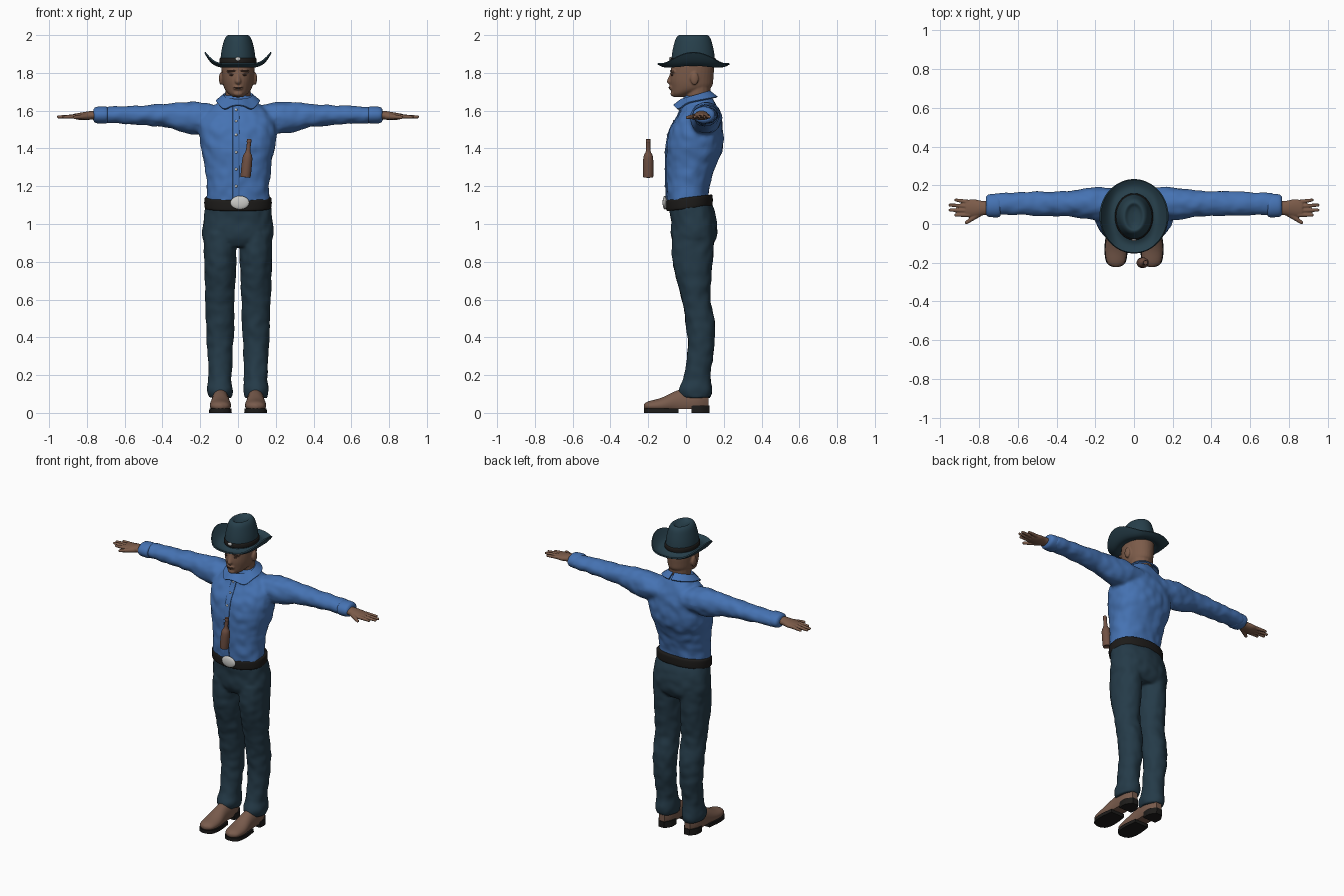
import bpy, bmesh, math
from mathutils import Matrix, Vector, noise

cube = bpy.data.objects.get("Cube")
if cube:
    bpy.data.objects.remove(cube)

X, Y, Z = range(3)
SIDES = {"left": 1, "right": -1}


def material(name, *rgb):
    mat = bpy.data.materials.new(name)
    mat.use_nodes = True
    mat.diffuse_color = (*rgb, 1)
    shader = next(node for node in mat.node_tree.nodes if node.type == 'BSDF_PRINCIPLED')
    shader.inputs["Base Color"].default_value = (*rgb, 1)
    shader.inputs["Roughness"].default_value = .8
    return mat


shirt_blue = material("shirt blue", .06, .17, .45)
denim = material("dark denim", .018, .043, .065)
felt = material("hat felt", .02, .05, .07)
skin = material("skin", .2, .105, .067)
dark_skin = material("brow and lip brown", .07, .035, .025)
leather = material("boot leather", .19, .105, .073)
glass = material("bottle brown", .16, .08, .055)
black = material("black", .012, .011, .01)
silver = material("silver", .6, .6, .58)


def smooth_row(rows, position):
    """Smoothly interpolated row at a fractional row number."""
    last = len(rows) - 1
    i = min(int(position), last - 1)
    f = position - i
    before, start, end, after = (Vector(rows[max(0, min(last, i + k))]) for k in range(-1, 3))
    leave, arrive = (end - before) / 2, (after - start) / 2
    bend = start - end
    return start + f * (leave + f * (-3 * bend - 2 * leave - arrive + f * (2 * bend + leave + arrive)))


def bridge(bm, rings, closed=True):
    """Quads between neighbouring rings of points."""
    rings = [[bm.verts.new(point) for point in ring] for ring in rings]
    for low, high in zip(rings, rings[1:]):
        for j in range(0 if closed else 1, len(low)):
            bm.faces.new((low[j - 1], low[j], high[j], high[j - 1]))
    return rings


def loft(bm, axis, rows, offset=0, side=1, power=2, segments=32, floor=0, ceiling=2.1, tilt=0):
    """Each row: position on the axis, centre on the second cross axis, two radii."""
    first, second = (other for other in (X, Y, Z) if other != axis)
    steps = 4
    rings = []
    for k in range((len(rows) - 1) * steps + 1):
        along, centre, first_radius, second_radius = smooth_row(rows, k / steps)
        ring = []
        for j in range(segments):
            angle = math.tau * j / segments
            point = Vector()
            point[axis] = along
            for cross, middle, radius, wave in ((first, offset, first_radius, math.cos(angle)),
                                                (second, centre, second_radius, math.sin(angle))):
                point[cross] = middle + radius * math.copysign(abs(wave) ** (2 / power), wave)
            point.z = max(floor, min(ceiling, point.z + tilt * point.y))
            point.x *= side
            ring.append(point)
        rings.append(ring)
    made = bridge(bm, rings)
    bm.faces.new(made[0])
    bm.faces.new(made[-1])


def ball(bm, centre, radii):
    matrix = Matrix.Translation(centre) @ Matrix.Diagonal((*radii, 1))
    bmesh.ops.create_uvsphere(bm, u_segments=20, v_segments=12, radius=1, matrix=matrix)


def limb(bm, start, end, start_radius, end_radius):
    """Tapered rod with round ends."""
    start, end = Vector(start), Vector(end)
    span = end - start
    turn = span.to_track_quat('Z', 'Y').to_matrix().to_4x4()
    bmesh.ops.create_cone(bm, cap_ends=True, segments=16, radius1=start_radius, radius2=end_radius,
                          depth=span.length, matrix=Matrix.Translation((start + end) / 2) @ turn)
    ball(bm, start, [start_radius] * 3)
    ball(bm, end, [end_radius] * 3)


def build(name, bm, mat, voxel=0, soften=0, thick=0, crease=0):
    """Turn the gathered shapes into an object, fused when voxel is set."""
    bmesh.ops.recalc_face_normals(bm, faces=bm.faces)
    mesh = bpy.data.meshes.new(name)
    bm.to_mesh(mesh)
    bm.free()
    obj = bpy.data.objects.new(name, mesh)
    bpy.context.collection.objects.link(obj)
    bpy.ops.object.select_all(action='DESELECT')
    obj.select_set(True)
    bpy.context.view_layer.objects.active = obj
    if thick:
        shell = obj.modifiers.new("thickness", 'SOLIDIFY')
        shell.thickness, shell.offset = thick, 0
    if voxel:
        fuse = obj.modifiers.new("fuse", 'REMESH')
        fuse.mode, fuse.voxel_size = 'VOXEL', voxel
        obj.modifiers.new("soften", 'SMOOTH').iterations = soften
    for modifier in list(obj.modifiers):
        bpy.ops.object.modifier_apply(modifier=modifier.name)
    if crease:
        folds = [v.normal * crease * noise.noise(v.co * 20) for v in obj.data.vertices]
        for vertex, fold in zip(obj.data.vertices, folds):
            vertex.co += fold
    obj.data.materials.clear()
    obj.data.materials.append(mat)
    bpy.ops.object.shade_smooth_by_angle(angle=math.radians(50))


def single(name, mat, axis, rows, **options):
    bm = bmesh.new()
    loft(bm, axis, rows, **options)
    build(name, bm, mat)


# Shirt: torso and sleeves fused together
torso = [(1.1, .01, .17, .11), (1.2, .01, .165, .115), (1.3, .025, .175, .13), (1.4, .045, .195, .15),
         (1.5, .055, .205, .14), (1.57, .07, .19, .115), (1.63, .07, .12, .09), (1.68, .06, .07, .07)]
sleeve = [(.08, 1.56, .08, .06), (.2, 1.56, .085, .085), (.3, 1.565, .07, .08),
          (.4, 1.575, .065, .06), (.73, 1.577, .055, .04)]
bm = bmesh.new()
loft(bm, Z, torso, power=2.3)
for side in SIDES.values():
    loft(bm, X, sleeve, offset=.105, side=side)
build("shirt", bm, shirt_blue, voxel=.01, soften=4, crease=.006)

for label, side in SIDES.items():
    cuff = [(x, 1.577, r, r - .015) for x, r in ((.69, .05), (.7, .06), (.75, .058), (.765, .045))]
    single(label + "_cuff", shirt_blue, X, cuff, offset=.095, side=side)

# Button strip and buttons follow the chest profile
strip = [(z, y - depth, .018, .005) for z, y, width, depth in torso[:-1]]
single("button_strip", shirt_blue, Z, strip, offset=-.01, power=4)
bm = bmesh.new()
for i in range(6):
    z, y, width, depth = smooth_row(strip, 1 + i * .9)
    ball(bm, (-.01, y - depth, z), (.007, .004, .007))
build("shirt_buttons", bm, silver)

# Collar: a folded band open at the front, with two points
bm = bmesh.new()
folds = []
for degrees in range(-176, 177, 8):
    angle = math.radians(degrees)
    top = 1.68 - .022 * math.cos(angle)
    hem = top - .03 - .025 * math.exp(-((abs(degrees) - 40) / 20) ** 2)
    folds.append([(r * math.sin(angle), .05 - r * math.cos(angle), z)
                  for r, z in ((.07, top - .01), (.078, top), (.115, hem))])
bridge(bm, folds, closed=False)
build("collar", bm, shirt_blue, thick=.008)

# Trousers: hips and legs fused together
hips = [(.88, .04, .15, .09), (.93, .043, .188, .12), (1.03, .04, .183, .12), (1.12, .02, .168, .112)]
leg = [(.08, .05, .06, .08), (.12, .05, .068, .09), (.2, .06, .062, .07), (.35, .08, .07, .07),
       (.5, .073, .076, .078), (.6, .053, .078, .075), (.8, .035, .085, .107), (.95, .04, .085, .11)]
bm = bmesh.new()
loft(bm, Z, hips, power=2.2)
for side in SIDES.values():
    loft(bm, Z, leg, offset=.095, side=side)
build("trousers", bm, denim, voxel=.009, soften=4, crease=.005)

# Belt and buckle
belt = [(z, .018, r, r - .055) for z, r in ((1.08, .172), (1.09, .178), (1.13, .178), (1.14, .172))]
single("belt", black, Z, belt, tilt=.12, power=2.2)
bm = bmesh.new()
ball(bm, (.01, -.112, 1.113), (.05, .012, .036))
build("belt_buckle", bm, silver)

# Boots: the sole follows the outline of the upper
boot = [(-.223, .035, .01, .01), (-.2, .036, .045, .025), (-.13, .04, .056, .04),
        (-.04, .056, .046, .065), (.06, .06, .045, .08), (.12, .06, .02, .06)]
sole = [(y, 0, width + .004, 1) for y, z, width, height in boot[:4]]
heel = [(y, 0, width, 1) for y, width in ((.03, .045), (.08, .048), (.124, .02))]
for label, side in SIDES.items():
    place = {"offset": .093, "side": side}
    single(label + "_boot", leather, Y, boot, floor=.02, **place)
    single(label + "_sole", black, Y, sole, ceiling=.022, **place)
    single(label + "_heel", black, Y, heel, ceiling=.04, **place)

# Head: skull, neck, nose, chin, mouth, brows and ears fused together
skull = [(1.672, -.035, .024, .03), (1.69, -.015, .05, .06), (1.72, .025, .073, .105),
         (1.77, .03, .083, .115), (1.85, .036, .087, .11), (1.9, .036, .07, .09)]
bm = bmesh.new()
loft(bm, Z, skull)
limb(bm, (0, .058, 1.62), (0, .063, 1.73), .066, .068)
limb(bm, (0, -.076, 1.8), (0, -.085, 1.755), .007, .016)
ball(bm, (0, -.07, 1.69), (.024, .012, .014))
ball(bm, (0, -.08, 1.722), (.026, .011, .013))
for side in SIDES.values():
    ball(bm, (side * .032, -.068, 1.808), (.03, .014, .009))
    ball(bm, (side * .09, .045, 1.77), (.011, .022, .034))
build("head", bm, skin, voxel=.005, soften=2)

bm = bmesh.new()
ball(bm, (0, -.087, 1.722), (.024, .006, .004))
for side in SIDES.values():
    ball(bm, (side * .033, -.077, 1.811), (.024, .008, .004))
    ball(bm, (side * .032, -.073, 1.789), (.013, .006, .005))
build("eyes_brows_and_lips", bm, dark_skin)

# Hands: palm, four fanned fingers and a thumb
palm = [(.72, 1.575, .035, .025), (.78, 1.575, .037, .023), (.83, 1.57, .046, .02), (.87, 1.57, .04, .013)]
for label, side in SIDES.items():
    bm = bmesh.new()
    loft(bm, X, palm, offset=.082, side=side)
    for finger in range(4):
        spread = finger - 1.5
        reach = .955 - .015 * spread ** 2
        limb(bm, (side * .85, .08 + .022 * spread, 1.57), (side * reach, .085 + .026 * spread, 1.567), .012, .008)
    limb(bm, (side * .79, .06, 1.57), (side * .865, .008, 1.564), .017, .009)
    build(label + "_hand", bm, skin, voxel=.004, soften=1)

# Hat: dented crown, band, curled brim and badge
crown = ((1.84, .095), (1.9, .09), (1.95, .08), (1.985, .068), (2, .05), (1.987, .03), (1.98, .004))
band = ((1.852, .096), (1.858, .099), (1.875, .097), (1.88, .09))
for name, mat, outline in (("hat_crown", felt, crown), ("hat_band", black, band)):
    single(name, mat, Z, [(z, .038, r, r + .022) for z, r in outline], segments=48)
bm = bmesh.new()
rings = []
for k in range(9):
    out = k / 8
    ring = []
    for j in range(64):
        angle = math.tau * j / 64
        x = (.085 + .09 * out) * math.cos(angle)
        y = .04 + (.108 + .082 * out) * math.sin(angle)
        curl = max(0, abs(x) - .085) / .09
        ring.append((x, y, 1.849 - .016 * math.sin(math.pi * out) + .06 * curl ** 2))
    rings.append(ring)
bridge(bm, rings)
build("hat_brim", bm, felt, thick=.008)
bm = bmesh.new()
ball(bm, (0, -.083, 1.874), (.014, .006, .011))
build("hat_badge", bm, silver)

# Bottle leaning in front of the chest
outline = ((1.25, .022), (1.255, .027), (1.35, .026), (1.385, .013), (1.43, .011), (1.435, .013), (1.45, .011))
bm = bmesh.new()
loft(bm, Z, [(z, -.2, r, r) for z, r in outline], offset=.05)
bmesh.ops.rotate(bm, verts=bm.verts, cent=(.05, -.2, 1.35), matrix=Matrix.Rotation(.1, 3, 'Y'))
build("bottle", bm, glass)
